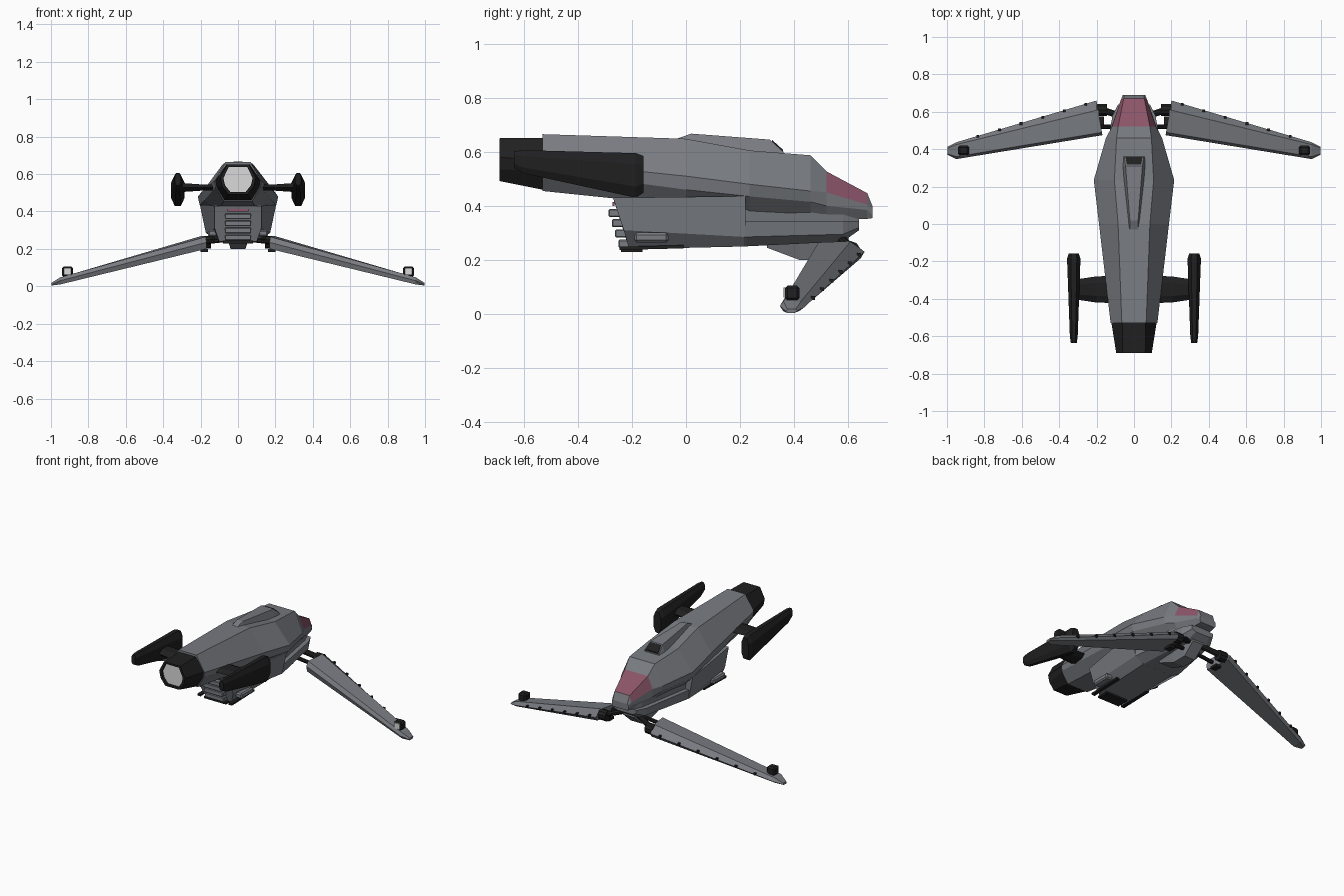
import bpy, bmesh
from mathutils import Vector, Matrix

default = bpy.data.objects.get("Cube")
if default:
    bpy.data.objects.remove(default)


def material(name, colour):
    mat = bpy.data.materials.new(name)
    mat.use_nodes = True
    mat.diffuse_color = (*colour, 1)
    mat.node_tree.nodes["Principled BSDF"].inputs["Base Color"].default_value = (*colour, 1)
    return mat


GREY = material("hull grey", (.19, .2, .22))
BLACK = material("engine black", (.014, .014, .015))
PINK = material("canopy rose", (.26, .09, .14))
WHITE = material("light white", (.7, .7, .7))


def finish(bm, name, mats):
    bmesh.ops.recalc_face_normals(bm, faces=bm.faces)
    mesh = bpy.data.meshes.new(name)
    bm.to_mesh(mesh)
    bm.free()
    for mat in mats:
        mesh.materials.append(mat)
    obj = bpy.data.objects.new(name, mesh)
    bpy.context.collection.objects.link(obj)
    return obj


def loft(name, rings, mats, rule=None, end_index=0):
    """Skin closed rings of points; rule(ring, side) picks the material."""
    bm = bmesh.new()
    loops = [[bm.verts.new(p) for p in ring] for ring in rings]
    count = len(loops[0])
    for i in range(len(loops) - 1):
        a, b = loops[i], loops[i + 1]
        for j in range(count):
            k = (j + 1) % count
            face = bm.faces.new((a[j], a[k], b[k], b[j]))
            face.material_index = rule(i, j) if rule else 0
    bm.faces.new(loops[0])
    bm.faces.new(loops[-1]).material_index = end_index
    return finish(bm, name, mats)


def mirrored(y, half):
    """Closed section at depth y from its right half, listed top to bottom."""
    return [(x, y, z) for x, z in half] + [(-x, y, z) for x, z in reversed(half)]


def box(name, centre, size, mat, bevel=0):
    bm = bmesh.new()
    bmesh.ops.create_cube(bm, size=1, matrix=Matrix.Translation(centre) @ Matrix.Diagonal((*size, 1)))
    if bevel:
        bmesh.ops.bevel(bm, geom=bm.edges[:], offset=bevel, segments=1, affect='EDGES')
    return finish(bm, name, [mat])


def rod(name, start, end, radius, mat, sides=10):
    start, end = Vector(start), Vector(end)
    axis = end - start
    turn = axis.to_track_quat('Z', 'Y').to_matrix().to_4x4()
    bm = bmesh.new()
    bmesh.ops.create_cone(bm, cap_ends=True, segments=sides, radius1=radius, radius2=radius,
                          depth=axis.length, matrix=Matrix.Translation((start + end) / 2) @ turn)
    return finish(bm, name, [mat])


# Upper fuselage: roof edge, shoulder, chine and belly lines
sections = [
    (-.53, [(.065, .665), (.125, .565), (.12, .53), (.075, .455)]),
    (0, [(.085, .648), (.187, .51), (.18, .46), (.11, .4)]),
    (.235, [(.105, .605), (.215, .48), (.205, .435), (.12, .35)]),
    (.46, [(.093, .587), (.15, .455), (.14, .415), (.085, .345)]),
    (.52, [(.085, .527), (.118, .45), (.12, .4), (.08, .345)]),
    (.67, [(.055, .447), (.068, .405), (.068, .385), (.055, .352)]),
    (.69, [(.052, .398), (.06, .39), (.06, .365), (.052, .355)]),
]
loft("fuselage", [mirrored(y, half) for y, half in sections], [GREY, PINK],
     lambda i, j: int(i == 4 and j in (0, 6, 7)))

# Lower hull with a slanted rear
rear = [(.125, -.27, .43), (.125, -.23, .31), (.1, -.21, .24)]
middle = [(.204, .22, .436), (.172, .22, .285), (.11, .22, .25)]
loft("lower_hull", [r + [(-x, y, z) for x, y, z in reversed(r)] for r in (rear, middle)], [GREY])

# Forward hull: recessed side wall above a protruding shelf
loft("forward_hull", [
    mirrored(.215, [(.16, .42), (.15, .345), (.178, .345), (.172, .285), (.11, .25)]),
    mirrored(.58, [(.085, .38), (.085, .345), (.115, .345), (.11, .295), (.07, .268)]),
    mirrored(.64, [(.06, .37), (.06, .345), (.085, .345), (.08, .32), (.05, .31)])], [GREY])
loft("chin", [mirrored(.3, [(.06, .26), (.05, .245)]),
              mirrored(.42, [(.06, .27), (.04, .2)]),
              mirrored(.52, [(.06, .27), (.04, .2)]),
              mirrored(.6, [(.05, .29), (.04, .27)])], [GREY])

# Dorsal scoop with a dark inlet
loft("scoop", [
    mirrored(-.03, [(.02, .65), (.03, .64)]),
    mirrored(.02, [(.022, .667), (.034, .63)]),
    mirrored(.31, [(.045, .645), (.062, .59)]),
    mirrored(.36, [(.052, .6), (.064, .58)])], [GREY])
loft("scoop_inlet", [
    mirrored(.318, [(.038, .644), (.038, .63)]),
    mirrored(.358, [(.046, .608), (.046, .59)])], [BLACK])

# Rear engine nozzle with a glowing recessed end
front_half = [(.062, .652), (.122, .565), (.117, .53), (.073, .458)]
back_half = [(.06, .65), (.095, .58), (.085, .535), (.05, .492)]
hole_half = [(x * .82, .573 + (z - .573) * .85) for x, z in back_half]
loft("engine_nozzle", [mirrored(-.52, front_half), mirrored(-.69, back_half),
                       mirrored(-.69, hole_half), mirrored(-.675, hole_half)],
     [BLACK, WHITE], end_index=1)

# Boarding steps on the slanted rear
for step in range(4):
    height = .26 + step * .038
    box("boarding_step", (0, -.225 - step * .012, height), (.14, .05, .03), GREY, .004)
box("door_light", (0, -.268, .407), (.11, .008, .014), PINK)
box("door_sill", (0, -.2, .237), (.16, .08, .014), BLACK)

# Lens-shaped strut through the fuselage
strut_rings = []
for x, chord, thick in [(-.3, .055, .024), (-.2, .07, .017), (0, .075, .016), (.2, .07, .017), (.3, .055, .024)]:
    strut_rings.append([(x, -.35 + chord * a, .528 + thick * b)
                        for a, b in [(-1, 0), (-.5, 1), (.5, 1), (1, 0), (.5, -1), (-.5, -1)]])
loft("pod_strut", strut_rings, [BLACK])


def pod_ring(cx, y, half, low, high):
    cut = (high - low) * .25
    return [(cx + sx * half, y, z) for sx, z in [
        (-.45, high), (.45, high), (1, high - cut), (1, low + cut),
        (.45, low), (-.45, low), (-1, low + cut), (-1, high - cut)]]


# Wing outline: trailing edge, top, leading edge and underside
root = [(.475, .235), (.49, .265), (.61, .27), (.66, .23), (.645, .205), (.48, .2)]
tip = [(.347, .03), (.36, .048), (.425, .047), (.437, .025), (.42, .012), (.36, .01)]
end = [(.37, .01), (.375, .018), (.405, .018), (.413, .012), (.4, .004), (.375, .004)]

for side, label in ((1, "left"), (-1, "right")):
    pod = side * .322
    loft(label + "_pod", [
        pod_ring(pod, -.635, .016, .54, .602), pod_ring(pod, -.6, .021, .52, .606),
        pod_ring(pod, -.185, .036, .43, .595), pod_ring(pod, -.158, .027, .448, .585)], [BLACK])

    def wing_ring(shape, x, lean=0):
        return [(side * (x + lean * (y - .47)), y, z) for y, z in shape]

    loft(label + "_wing", [wing_ring(root, .168, .17), wing_ring(tip, .95), wing_ring(end, .998)], [GREY])

    # Studs along the leading edge
    for n in range(6):
        t = (n + .5) / 6.5
        box(label + "_wing_stud", (side * (.2 + .75 * t), .657 - .222 * t, .235 - .207 * t),
            (.014, .014, .014), BLACK)

    # Wingtip lamp
    box(label + "_tip_lamp", (side * .912, .393, .078), (.058, .054, .056), BLACK, .01)
    box(label + "_lamp_lens", (side * .912, .364, .08), (.038, .006, .036), WHITE)

    # Wing hinge
    rod(label + "_hinge_drum", (side * .145, .61, .235), (side * .2, .61, .235), .034, BLACK)
    rod(label + "_hinge_arm", (side * .05, .57, .28), (side * .17, .61, .24), .018, BLACK)
    rod(label + "_hinge_strut", (side * .05, .52, .25), (side * .19, .52, .235), .012, BLACK)
    box(label + "_hinge_foot", (side * .18, .55, .19), (.04, .05, .016), BLACK)

    # Landing skid and its fairing
    loft(label + "_skid", [[(side * (.115 + dx), y, z + dz) for dx, dz in
                           [(-.012, -.006), (.012, -.006), (.012, .006), (-.012, .006)]]
                           for y, z in [(-.245, .243), (-.01, .249)]], [BLACK])
    box(label + "_skid_fairing", (side * .135, -.128, .283), (.05, .125, .036), GREY, .008)
